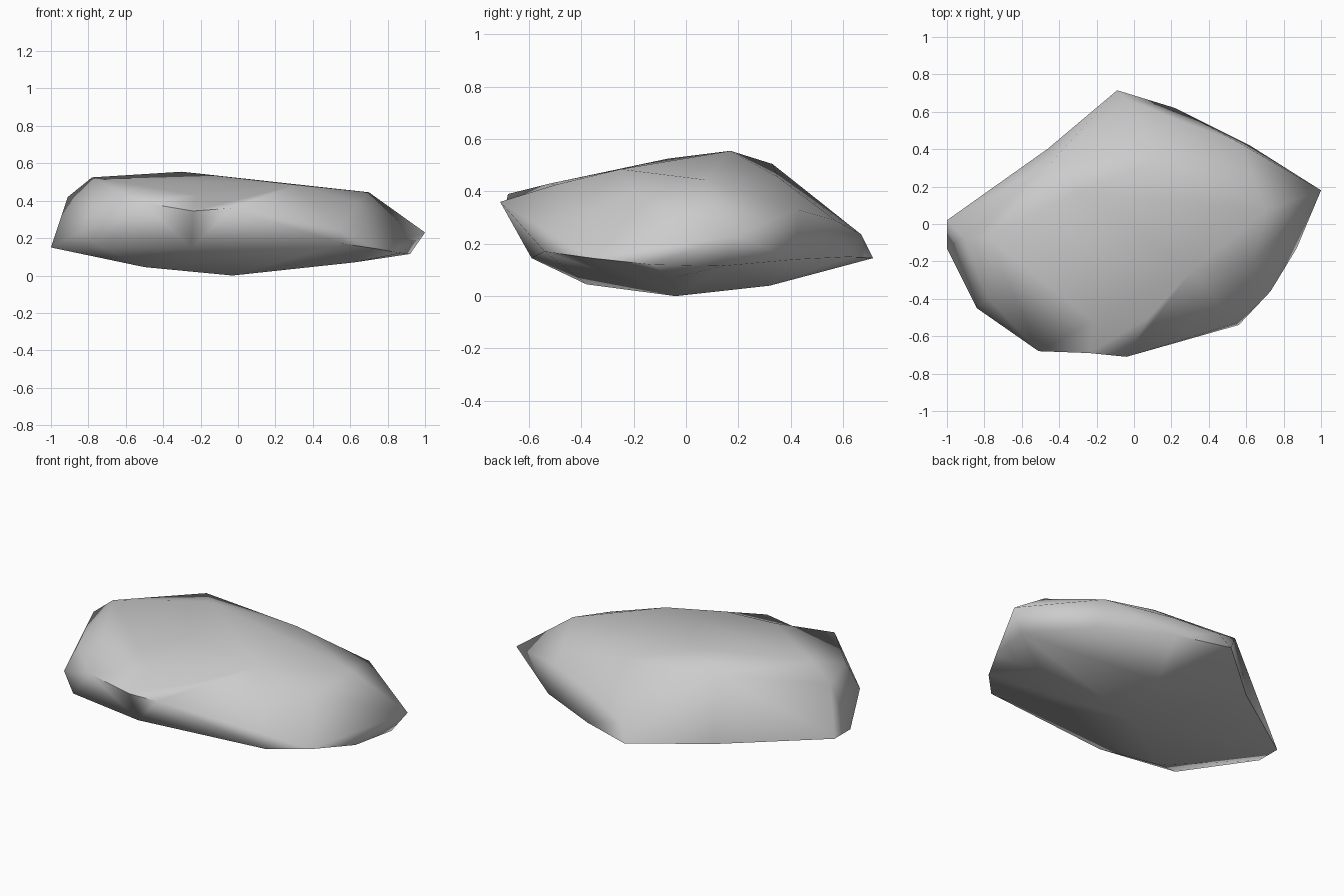
import bpy
import bmesh
import math
from mathutils import Vector

default_cube = bpy.data.objects.get("Cube")
if default_cube:
    bpy.data.objects.remove(default_cube, do_unlink=True)


def make_material(name, color):
    material = bpy.data.materials.new(name)
    material.use_nodes = True
    material.diffuse_color = color
    shader = material.node_tree.nodes["Principled BSDF"]
    shader.inputs["Base Color"].default_value = color
    shader.inputs["Roughness"].default_value = 0.8
    return material


# Corner points of the stone, in hundredths of a unit, grouped by level
crown_points = [
    (-78, -7, 52.5), (-91, -7, 42), (-30, 17, 55.5), (-44, 33, 50.5),
    (15, 35, 45.5), (70, 7, 44.5), (31, -25, 48.5), (64, -20, 39),
    (-22, -52, 43), (8, -50, 42.5),
]
shoulder_points = [
    (-78, -40, 39), (-51, -68, 39), (-4, -71, 36), (54, -53, 25),
    (57, 43, 33), (20, 57, 29), (-4, 67, 23.5),
]
rim_points = [
    (100, 18, 23), (87, -13, 12), (73, -36, 14.5), (56, -54, 17),
    (-84, -45, 23), (-100, -13, 15), (-100, 2, 15),
    (-9, 71.5, 14.5), (22, 62, 15), (62, 42, 14),
]
base_points = [
    (-3, -4, 0), (62, -5, 7), (-50, -38, 4.5), (-25, -59, 14.5),
    (92, 14, 11.5), (10, 32, 4), (-73, -52, 15),
]
# Shallow hollows in the rim: a point on the hull and how far it is pushed
hollows = [
    ((-24, -70.5, 38), (0, 1.5, -3.5)),
    ((-46, 43.8, 13.5), (0, -3.5, -1.5)),
]


def scaled(point):
    return Vector(point) / 100


def build_stone(name, material):
    bm = bmesh.new()
    for level in (crown_points, shoulder_points, rim_points, base_points):
        for point in level:
            bm.verts.new(scaled(point))
    dents = [(bm.verts.new(scaled(p)), scaled(push)) for p, push in hollows]

    # Wrap the corners in a faceted shell and drop unused points
    bmesh.ops.convex_hull(bm, input=bm.verts[:])
    for vert, push in dents:
        vert.co += push
    loose = [v for v in bm.verts if not v.link_faces]
    bmesh.ops.delete(bm, geom=loose, context="VERTS")
    bmesh.ops.recalc_face_normals(bm, faces=bm.faces[:])

    mesh = bpy.data.meshes.new(name)
    bm.to_mesh(mesh)
    bm.free()
    mesh.materials.append(material)
    stone = bpy.data.objects.new(name, mesh)
    bpy.context.collection.objects.link(stone)
    return stone


# Flat stone with softly shaded facets
stone_grey = make_material("stone_grey", (0.6, 0.6, 0.6, 1))
stone = build_stone("flat_stone", stone_grey)
bpy.ops.object.select_all(action="DESELECT")
stone.select_set(True)
bpy.context.view_layer.objects.active = stone
bpy.ops.object.shade_smooth_by_angle(angle=math.radians(80))
